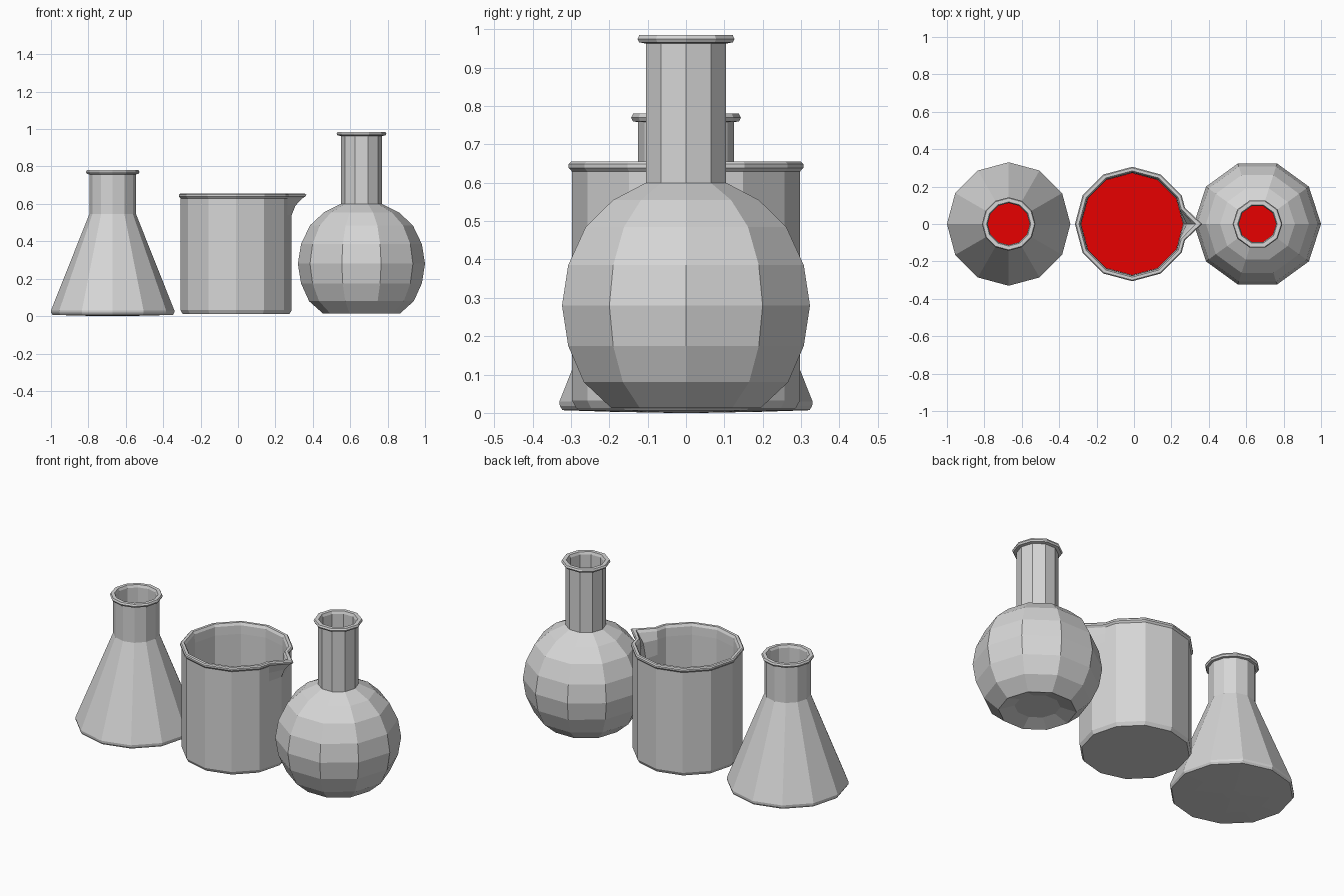
import bpy, bmesh
from math import cos, sin, pi, radians

old = bpy.data.objects.get("Cube")
if old:
    bpy.data.objects.remove(old, do_unlink=True)


def material(name, color):
    m = bpy.data.materials.new(name)
    m.use_nodes = True
    m.diffuse_color = color
    m.node_tree.nodes["Principled BSDF"].inputs["Base Color"].default_value = color
    return m


glass = material("grey_glass", (0.67, 0.67, 0.67, 1))
red = material("red_liquid", (0.8, 0.0, 0.0, 1))


def ring_steps(sides):
    """Angle and radius factor of each column of a regular polygon."""
    return [(2 * pi * i / sides, 1.0) for i in range(sides)]


def lathe(name, profile, steps, x, mat, pull=None):
    """Revolve (radius, z) points, cap both ends; pull moves the spout column outward."""
    bm = bmesh.new()
    rings = []
    for k, (r, z) in enumerate(profile):
        ring = []
        for a, f in steps:
            extra = pull.get(k, 0) if pull and abs(a) < 1e-6 else 0
            rad = r * f + extra
            ring.append(bm.verts.new((rad * cos(a), rad * sin(a), z)))
        rings.append(ring)
    n = len(steps)
    for low, high in zip(rings, rings[1:]):
        for i in range(n):
            j = (i + 1) % n
            bm.faces.new((low[i], low[j], high[j], high[i]))
    bm.faces.new(rings[0][::-1])
    bm.faces.new(rings[-1])
    bmesh.ops.recalc_face_normals(bm, faces=bm.faces[:])
    me = bpy.data.meshes.new(name)
    bm.to_mesh(me)
    bm.free()
    me.materials.append(mat)
    ob = bpy.data.objects.new(name, me)
    ob.location.x = x
    bpy.context.collection.objects.link(ob)
    return ob


# Conical flask: outside upward, rim, then inside downward
twelve = ring_steps(12)
lathe("conical_flask", [
    (0.04, 0.0), (0.2, 0.003), (0.322, 0.007), (0.329, 0.018), (0.33, 0.03),
    (0.125, 0.545), (0.125, 0.758), (0.138, 0.76), (0.143, 0.77), (0.138, 0.78),
    (0.118, 0.78), (0.112, 0.765), (0.112, 0.543), (0.315, 0.035), (0.30, 0.02),
], twelve, -0.67, glass)
lathe("conical_flask_liquid", [(0.30, 0.025), (0.31, 0.036), (0.259, 0.17)],
      twelve, -0.67, red)

# Beaker: two extra columns on the flat sides frame the pouring spout
side = radians(17)
flat = cos(radians(15)) / cos(side - radians(15))
spout_steps = sorted(twelve + [(side, flat), (2 * pi - side, flat)])
lathe("beaker", [
    (0.286, 0.012), (0.297, 0.032), (0.297, 0.54), (0.297, 0.59),
    (0.297, 0.629), (0.306, 0.639), (0.306, 0.649), (0.3, 0.655),
    (0.284, 0.655), (0.276, 0.64), (0.274, 0.59), (0.274, 0.5),
    (0.274, 0.04), (0.265, 0.03),
], spout_steps, -0.01, glass,
    pull={3: 0.02, 4: 0.055, 5: 0.064, 6: 0.069, 7: 0.067, 8: 0.055, 9: 0.05, 10: 0.018})
lathe("beaker_liquid", [(0.262, 0.032), (0.273, 0.042), (0.273, 0.20)],
      twelve, -0.01, red)

# Round flask with a dented base
ten = ring_steps(10)
lathe("round_flask", [
    (0.12, 0.04), (0.205, 0.013), (0.28, 0.08), (0.323, 0.175), (0.34, 0.28),
    (0.323, 0.385), (0.275, 0.485), (0.2, 0.555), (0.11, 0.6),
    (0.11, 0.963), (0.128, 0.966), (0.133, 0.975), (0.128, 0.985),
    (0.106, 0.985), (0.1, 0.97), (0.1, 0.592), (0.19, 0.545), (0.263, 0.477),
    (0.31, 0.382), (0.326, 0.28), (0.31, 0.178), (0.27, 0.09), (0.12, 0.055),
], ten, 0.66, glass)
lathe("round_flask_liquid", [(0.12, 0.06), (0.268, 0.093), (0.308, 0.18)],
      ten, 0.66, red)
